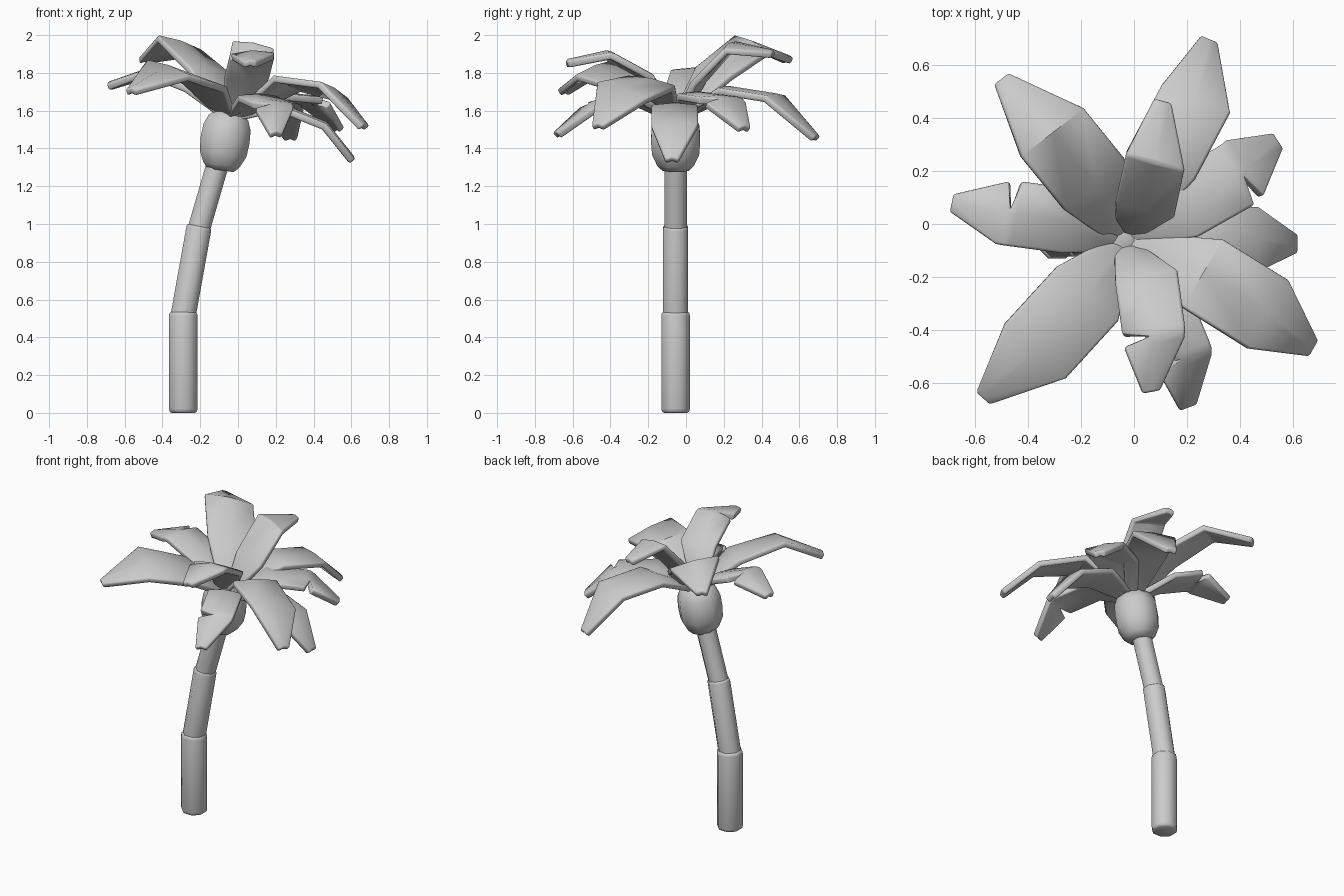
import bpy, bmesh, math
from mathutils import Vector

if "Cube" in bpy.data.objects:
    bpy.data.objects.remove(bpy.data.objects["Cube"])


def finish(name, bm, angle):
    bmesh.ops.recalc_face_normals(bm, faces=bm.faces)
    me = bpy.data.meshes.new(name)
    bm.to_mesh(me)
    bm.free()
    ob = bpy.data.objects.new(name, me)
    bpy.context.collection.objects.link(ob)
    bpy.ops.object.select_all(action='DESELECT')
    ob.select_set(True)
    bpy.context.view_layer.objects.active = ob
    bpy.ops.object.shade_smooth_by_angle(angle=math.radians(angle))
    return ob


def lathe(name, p, q, profile, sides=8):
    """Rings of (distance fraction, radius) along the axis from p to q."""
    p, q = Vector(p), Vector(q)
    rot = (q - p).to_track_quat('Z', 'Y')
    bm = bmesh.new()
    rings = []
    for t, r in profile:
        ring = []
        for i in range(sides):
            a = (i + 0.5) * math.tau / sides
            ring.append(bm.verts.new(p.lerp(q, t) + rot @ Vector((r * math.cos(a), r * math.sin(a), 0))))
        rings.append(ring)
    for a, b in zip(rings, rings[1:]):
        for i in range(sides):
            j = (i + 1) % sides
            bm.faces.new((a[i], a[j], b[j], b[i]))
    bm.faces.new(rings[0])
    bm.faces.new(rings[-1])
    return finish(name, bm, 50)


def leaf(name, pts, width, roll, notch):
    """Bent blade: base, shoulder, bend, tip. roll lifts the left edge; notch cuts the right (-1) or left (1)."""
    crown = Vector((-0.03, -0.06, 1.58))
    mid, bend, tip = (Vector(p) for p in pts)
    out = Vector((tip.x - crown.x, tip.y - crown.y, 0)).normalized()
    left = Vector((-out.y, out.x, 0))
    w = width / 2
    rows = [(crown + out * 0.02, 0.05, 0.05, 0), (mid, w, w, roll * 0.6)]
    if notch:
        for step, cut in ((-0.02, 1), (0.01, 0.15), (0.04, 0.95)):
            c = bend + (bend - mid if step < 0 else tip - bend).normalized() * step
            l, r = (w * cut, w) if notch > 0 else (w, w * cut)
            rows.append((c, l, r, roll))
    else:
        rows.append((bend, w, w, roll))
    rows.append((tip, 0.035, 0.035, 0))
    bm = bmesh.new()
    grid = []
    for c, l, r, k in rows:
        ridge = Vector((0, 0, 0.012))
        up = Vector((0, 0, k / w))
        grid.append([bm.verts.new(c + (left + up) * l), bm.verts.new(c + ridge),
                     bm.verts.new(c - (left + up) * r)])
    for a, b in zip(grid, grid[1:]):
        for i in range(2):
            bm.faces.new((a[i], a[i + 1], b[i + 1], b[i]))
    ob = finish(name, bm, 40)
    # keep the top side up so the thickness grows downwards
    if sum(f.normal.z for f in ob.data.polygons) < 0:
        ob.data.flip_normals()
    so = ob.modifiers.new("thickness", 'SOLIDIFY')
    so.thickness, so.offset = 0.038, -1
    be = ob.modifiers.new("soft_edges", 'BEVEL')
    be.width, be.segments = 0.011, 2
    be.limit_method, be.angle_limit = 'ANGLE', math.radians(50)
    return ob


# Trunk: three stacked, leaning segments
Y = -0.055
lathe("trunk_lower", (-0.29, Y, 0), (-0.29, Y, 0.535),
      [(0, 0.066), (0.012, 0.077), (0.04, 0.082), (0.96, 0.082), (0.985, 0.079), (1, 0.07)])
lathe("trunk_middle", (-0.293, Y, 0.50), (-0.205, Y, 0.99),
      [(0, 0.072), (0.97, 0.072), (0.99, 0.069), (1, 0.06)])
lathe("trunk_upper", (-0.214, Y, 0.95), (-0.095, Y, 1.36), [(0, 0.064), (1, 0.064)])

# Bulb under the leaves
lathe("crown_bulb", (-0.092, Y, 1.285), (-0.045, Y, 1.60),
      [(0, 0.075), (0.09, 0.105), (0.28, 0.135), (0.5, 0.141), (0.72, 0.137), (0.88, 0.115), (1, 0.07)])

# Leaves: (shoulder, bend, tip), width, roll, notch side
leaves = [
    ("leaf_back_left", ((-0.14, 0.14, 1.81), (-0.305, 0.345, 1.96), (-0.50, 0.55, 1.88)), 0.30, 0.04, 0),
    ("leaf_left", ((-0.24, 0.01, 1.73), (-0.46, 0.04, 1.82), (-0.69, 0.08, 1.74)), 0.25, 0, -1),
    ("leaf_front_left", ((-0.17, -0.26, 1.75), (-0.37, -0.48, 1.83), (-0.57, -0.66, 1.71)), 0.31, -0.04, 0),
    ("leaf_front_high", ((0.045, -0.19, 1.79), (0.075, -0.41, 1.91), (0.065, -0.635, 1.86)), 0.24, 0, -1),
    ("leaf_front_right", ((0.26, -0.185, 1.76), (0.51, -0.34, 1.71), (0.68, -0.47, 1.52)), 0.30, -0.045, 0),
    ("leaf_back_high", ((0.04, 0.05, 1.76), (0.08, 0.23, 1.95), (0.11, 0.465, 1.91)), 0.23, 0.02, 0),
    ("leaf_back_right", ((0.10, 0.22, 1.72), (0.235, 0.475, 1.68), (0.285, 0.70, 1.46)), 0.28, 0, 0),
    ("leaf_right_rear", ((0.17, 0.06, 1.69), (0.40, 0.19, 1.67), (0.545, 0.315, 1.51)), 0.26, 0, -1),
    ("leaf_right_low", ((0.22, -0.06, 1.63), (0.47, -0.06, 1.53), (0.62, -0.075, 1.34)), 0.25, 0, 0),
    ("leaf_front_low", ((0.10, -0.28, 1.68), (0.19, -0.50, 1.64), (0.205, -0.695, 1.48)), 0.22, 0, -1),
]
for args in leaves:
    leaf(*args)
